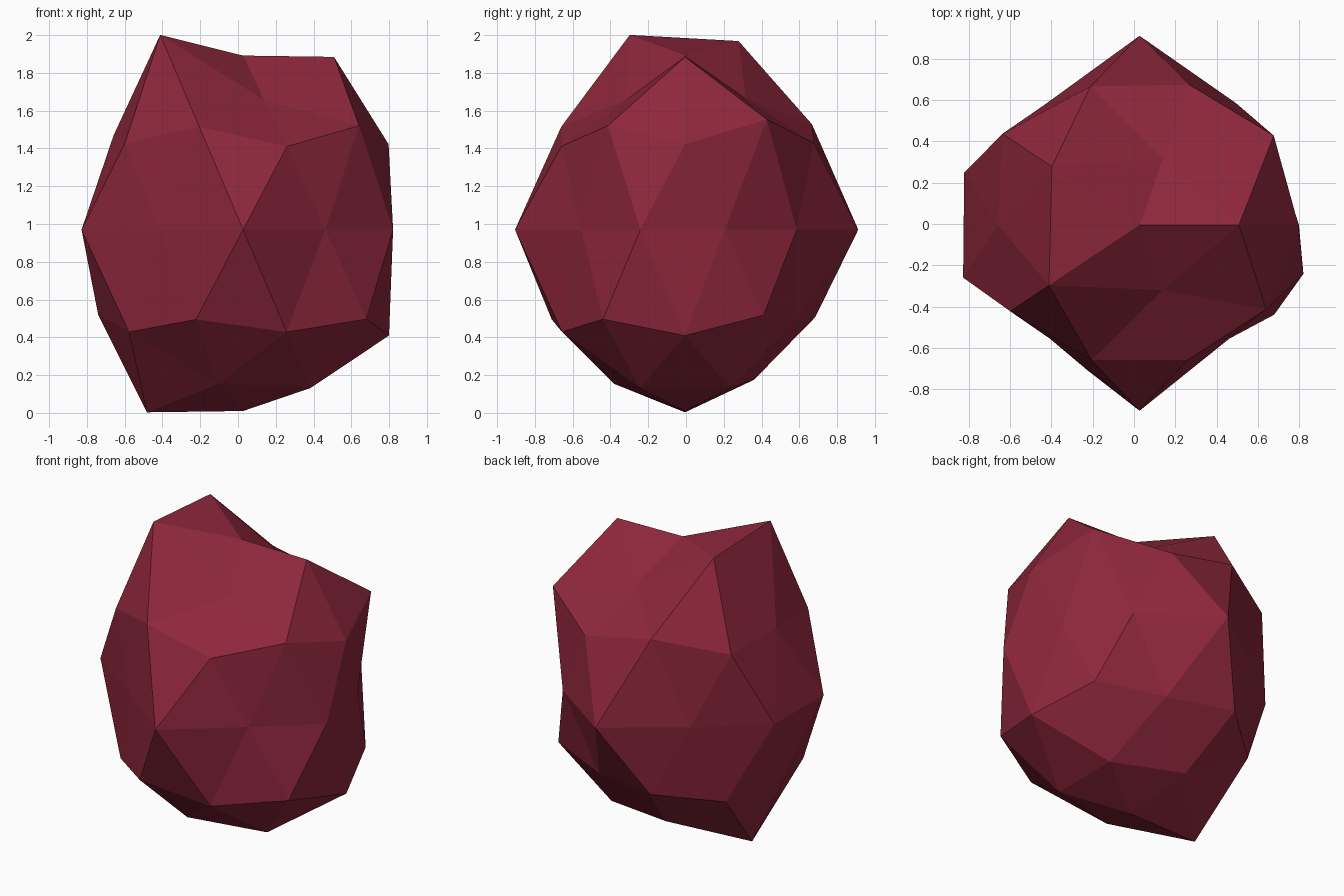
import bpy, bmesh, math
from mathutils import Vector

if "Cube" in bpy.data.objects:
    bpy.data.objects.remove(bpy.data.objects["Cube"])

CENTRE = Vector((0.027, -0.005, 0.97))
STRETCH = Vector((1.09, 1.0, 1.28))

# Radius of each corner, ring by ring from the top down, anticlockwise from +x
RINGS = [
    [0.72],                                # top point
    [0.84, 0.64, 0.917, 0.947, 0.63],      # crown
    [0.867, 0.83, 0.74, 0.81, 0.818],      # upper shoulder, between
    [0.79, 0.80, 0.842, 0.795, 0.77],      # upper shoulder
    [0.68, 0.73, 0.917, 0.72, 0.82, 0.825, 0.68, 0.90, 0.68, 0.766],  # waist
    [0.79, 0.81, 0.787, 0.83, 0.827],      # lower shoulder
    [0.833, 0.72, 0.79, 0.805, 0.805],     # lower shoulder, between
    [0.77, 0.73, 0.888, 0.75, 0.77],       # foot
    [0.75],                                # bottom point
]


def ring_order(v):
    angle = round(math.degrees(math.atan2(v.co.y, v.co.x))) % 360
    return (-round(v.co.z, 2), angle)


# Faceted boulder: a low-poly sphere with each corner pushed in or out
bm = bmesh.new()
bmesh.ops.create_icosphere(bm, subdivisions=2, radius=1.0)
radii = [r for ring in RINGS for r in ring]
for v, r in zip(sorted(bm.verts, key=ring_order), radii):
    v.co = CENTRE + v.co.normalized() * r * STRETCH
bmesh.ops.recalc_face_normals(bm, faces=bm.faces)

mesh = bpy.data.meshes.new("boulder")
bm.to_mesh(mesh)
bm.free()
boulder = bpy.data.objects.new("boulder", mesh)
bpy.context.collection.objects.link(boulder)

# Dark red stone
stone = bpy.data.materials.new("dark_red")
stone.diffuse_color = (0.27, 0.02, 0.045, 1.0)
stone.use_nodes = True
stone.node_tree.nodes["Principled BSDF"].inputs["Base Color"].default_value = stone.diffuse_color
mesh.materials.append(stone)
